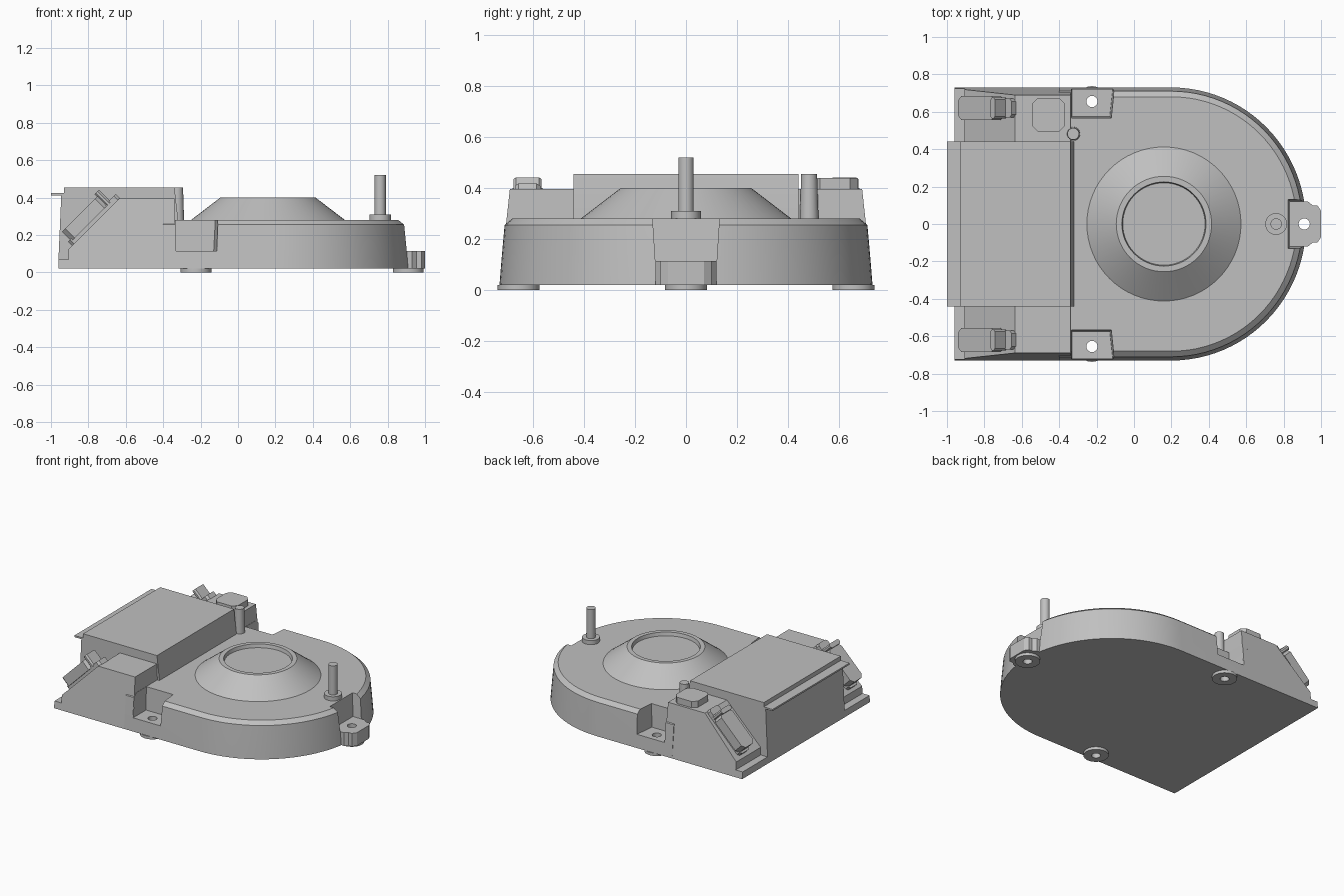
import bpy, bmesh, math
from mathutils import Vector

cube = bpy.data.objects.get("Cube")
if cube:
    bpy.data.objects.remove(cube, do_unlink=True)

grey = bpy.data.materials.new("light_grey_plastic")
grey.use_nodes = True
GREY = (0.53, 0.53, 0.53, 1)
grey.diffuse_color = GREY
grey.node_tree.nodes["Principled BSDF"].inputs["Base Color"].default_value = GREY


def loft(name, rings, angle=30):
    """Skin a list of equal-length point rings and cap both ends."""
    bm = bmesh.new()
    rows = [[bm.verts.new(p) for p in ring] for ring in rings]
    n = len(rows[0])
    for a, b in zip(rows, rows[1:]):
        for i in range(n):
            j = (i + 1) % n
            bm.faces.new((a[i], a[j], b[j], b[i]))
    bm.faces.new(rows[0][::-1])
    bm.faces.new(rows[-1])
    bmesh.ops.recalc_face_normals(bm, faces=bm.faces)
    mesh = bpy.data.meshes.new(name)
    bm.to_mesh(mesh)
    bm.free()
    mesh.materials.append(grey)
    obj = bpy.data.objects.new(name, mesh)
    bpy.context.collection.objects.link(obj)
    smooth(obj, angle)
    return obj


def smooth(obj, angle=30):
    bpy.ops.object.select_all(action="DESELECT")
    obj.select_set(True)
    bpy.context.view_layer.objects.active = obj
    bpy.ops.object.shade_smooth_by_angle(angle=math.radians(angle))


def plate(name, pts, z0, z1):
    """Plan outline raised from z0 to z1."""
    return loft(name, [[(x, y, z) for x, y in pts] for z in (z0, z1)])


def side_prism(name, pts, half):
    """Side profile (x, z) spread symmetrically in y; half(z) gives the half width."""
    return loft(name, [[(x, s * half(z), z) for x, z in pts] for s in (-1, 1)])


def turned(name, x, y, profile, n=48):
    """Stack of circles given as (radius, z)."""
    turns = [2 * math.pi * i / n for i in range(n)]
    return loft(name, [[(x + r * math.cos(t), y + r * math.sin(t), z)
                        for t in turns] for r, z in profile])


def cut(obj, cutters):
    for c in cutters:
        m = obj.modifiers.new("cut", "BOOLEAN")
        m.operation = "DIFFERENCE"
        m.solver = "EXACT"
        m.object = c
        bpy.context.view_layer.objects.active = obj
        bpy.ops.object.modifier_apply(modifier=m.name)
    smooth(obj)


def d_ring(inset, z, n=48):
    """Plan outline with a round front end."""
    r = 0.73 - inset
    arc = [(0.2 + (r - 0.01) * math.cos(t), r * math.sin(t), z)
           for t in (math.pi * (i / n - 0.5) for i in range(n + 1))]
    return [(-0.4, -r, z)] + arc + [(-0.4, r, z)]


# Main housing with drafted wall and chamfered rim
housing = loft("housing", [d_ring(0, 0.02), d_ring(0.008, 0.12),
                           d_ring(0.02, 0.255), d_ring(0.05, 0.28)])

# Rear shoulders with sloping back and ledge
shoulders = side_prism("rear_shoulders",
                       [(-0.96, 0.02), (-0.96, 0.07), (-0.905, 0.07), (-0.905, 0.125),
                        (-0.635, 0.395), (-0.34, 0.395), (-0.33, 0.02)],
                       lambda z: 0.73 - 0.108 * (z - 0.02))

# Raised rear box and its thin lip
side_prism("rear_box", [(-0.96, 0.02), (-0.96, 0.07), (-0.945, 0.41), (-0.93, 0.412),
                        (-0.93, 0.455), (-0.34, 0.455), (-0.32, 0.28), (-0.32, 0.02)],
           lambda z: 0.44)
side_prism("rear_lip", [(-1, 0.412), (-1, 0.424), (-0.92, 0.424), (-0.92, 0.412)],
           lambda z: 0.44)

# Front mounting tab
half_tab = [(0.8, 0.12), (0.93, 0.12), (0.955, 0.1), (0.98, 0.1), (1, 0.07)]
tab = plate("front_tab", half_tab + [(x, -y) for x, y in half_tab[::-1]], 0.02, 0.115)

# Cutters for mounting pockets and screw holes
mounts = [(-0.225, 0.655), (-0.225, -0.655), (0.91, 0)]
pockets = []
for s in (1, -1):
    pockets.append(loft("pocket_cutter", [
        [(-0.335, s * (0.575 - d), z), (-0.13 + d, s * (0.575 - d), z),
         (-0.105 + d, s * 0.8, z), (-0.335, s * 0.8, z)]
        for z, d in ((0.115, 0), (0.35, 0.012))]))
pockets.append(loft("pocket_cutter", [
    [(0.835 - d, -0.12 - d, z), (1.1, -0.12 - d, z),
     (1.1, 0.12 + d, z), (0.835 - d, 0.12 + d, z)]
    for z, d in ((0.115, 0), (0.35, 0.015))]))
holes = [turned("hole_cutter", x, y, [(0.03, -0.1), (0.03, 0.3)], 24) for x, y in mounts]
cut(housing, pockets + holes)
cut(tab, holes[2:])

# Round feet under each mounting point
for x, y in mounts:
    foot = turned("foot", x, y, [(0.082, 0), (0.082, 0.021)])
    cut(foot, holes)
for c in pockets + holes:
    bpy.data.objects.remove(c, do_unlink=True)

# Central cone with shallow dish
turned("speaker_cone", 0.16, 0, [(0.412, 0.275), (0.412, 0.28), (0.255, 0.4),
                                 (0.225, 0.4), (0.22, 0.375)], 64)

# Front pin with collar, and tapered post beside the box
turned("front_pin", 0.76, 0, [(0.058, 0.275), (0.058, 0.31), (0.03, 0.31), (0.03, 0.52)], 32)
turned("side_post", -0.325, 0.482, [(0.037, 0.27), (0.031, 0.455)], 32)


def chamfered(x0, x1, y0, y1, c):
    return [(x0 + c, y0), (x1 - c, y0), (x1, y0 + c), (x1, y1 - c),
            (x1 - c, y1), (x0 + c, y1), (x0, y1 - c), (x0, y0 + c)]


# Raised pad on the left shoulder
plate("shoulder_pad", chamfered(-0.545, -0.368, 0.495, 0.672, 0.03), 0.39, 0.44)

# Latches lying on the sloping backs
along = Vector((1, 0, 1)).normalized()
out = Vector((-1, 0, 1)).normalized()
foot_of_slope = Vector((-0.905, 0, 0.125))


def latch_part(name, y, s0, s1, w, n0, n1, c):
    outline = chamfered(s0, s1, -w, w, c)
    loft(name, [[foot_of_slope + along * s + out * n + Vector((0, y + v, 0))
                 for s, v in outline] for n in (n0, n1)])


for side, y in (("left", 0.62), ("right", -0.62)):
    latch_part(side + "_latch_base", y, 0.025, 0.385, 0.05, -0.01, 0.03, 0.015)
    latch_part(side + "_latch_body", y, 0.04, 0.315, 0.065, 0.02, 0.09, 0.025)
    latch_part(side + "_latch_tab", y, 0.305, 0.338, 0.055, 0.02, 0.11, 0.01)
